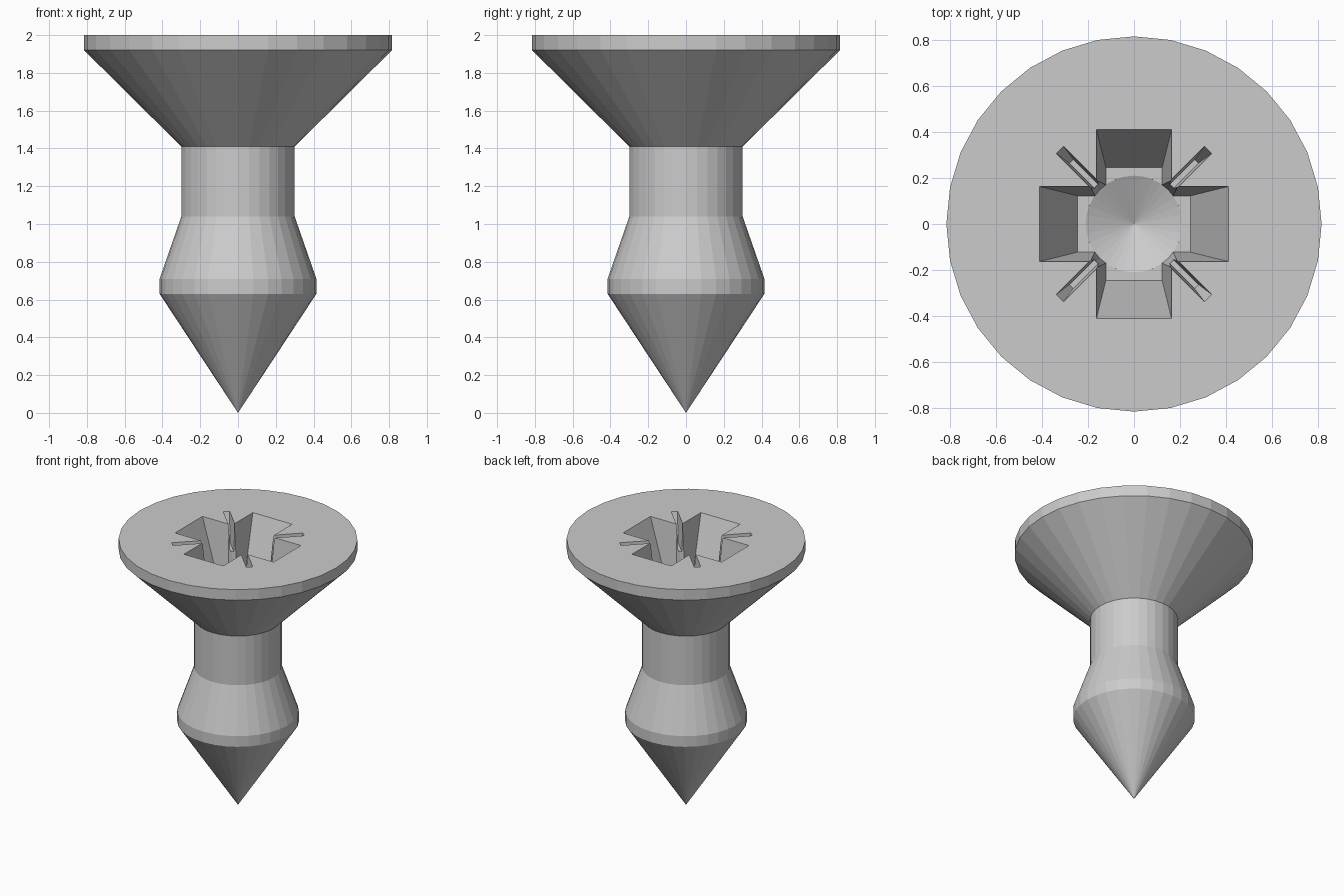
import bpy, bmesh
from math import pi, cos, sin
from mathutils import Matrix

if "Cube" in bpy.data.objects:
    bpy.data.objects.remove(bpy.data.objects["Cube"])


def make_object(name, bm):
    bmesh.ops.recalc_face_normals(bm, faces=bm.faces)
    mesh = bpy.data.meshes.new(name)
    bm.to_mesh(mesh)
    bm.free()
    obj = bpy.data.objects.new(name, mesh)
    bpy.context.collection.objects.link(obj)
    return obj


def lathe(name, profile, sides=32):
    """Closed solid of revolution from (radius, z) points, with single poles."""
    bm = bmesh.new()
    rings = []
    for r, z in profile:
        if r == 0:
            rings.append([bm.verts.new((0, 0, z))])
        else:
            rings.append([bm.verts.new((r * cos(2 * pi * i / sides),
                                        r * sin(2 * pi * i / sides), z))
                          for i in range(sides)])
    for a, b in zip(rings, rings[1:]):
        for i in range(sides):
            j = (i + 1) % sides
            if len(a) == 1:
                bm.faces.new((a[0], b[j], b[i]))
            else:
                bm.faces.new((a[i], a[j], b[j], b[i]))
    bm.faces.new(rings[-1])
    return make_object(name, bm)


def tapered_bar(name, top, bottom, depth, angle):
    """Bar through the axis; top and bottom are (half length, half width)."""
    k = 0.05 / depth  # carry the taper a little above the head
    upper = [t + (t - b) * k for t, b in zip(top, bottom)]
    bm = bmesh.new()
    bmesh.ops.create_cube(bm, size=2)
    for v in bm.verts:
        size, z = (upper, 2.05) if v.co.z > 0 else (bottom, 2 - depth)
        v.co = (v.co.x * size[0], v.co.y * size[1], z)
    bmesh.ops.rotate(bm, verts=bm.verts, matrix=Matrix.Rotation(angle, 3, 'Z'))
    return make_object(name, bm)


# Screw body: point, bulge, neck and countersunk head
screw = lathe("screw", [(0, 0), (0.415, 0.63), (0.415, 0.71), (0.30, 1.04),
                        (0.30, 1.41), (0.815, 1.92), (0.815, 2.0)])

# Drive recess: cross arms, narrow diagonal slots and a conical centre
cutters = []
for i in range(2):
    a = i * pi / 2
    cutters.append(tapered_bar("cross_cutter", (0.41, 0.163), (0.245, 0.122), 0.45, a))
    cutters.append(tapered_bar("slot_cutter", (0.455, 0.022), (0.385, 0.012), 0.2, a + pi / 4))
cutters.append(lathe("centre_cutter", [(0, 1.45), (0.21, 1.549), (0.255, 2.05)]))

for c in cutters:
    c.hide_render = True
    mod = screw.modifiers.new(c.name, 'BOOLEAN')
    mod.operation = 'DIFFERENCE'
    mod.solver = 'EXACT'
    mod.object = c

# Bake the recess and remove the cutters
graph = bpy.context.evaluated_depsgraph_get()
baked = bpy.data.meshes.new_from_object(screw.evaluated_get(graph))
screw.modifiers.clear()
screw.data = baked
for c in cutters:
    bpy.data.objects.remove(c)
